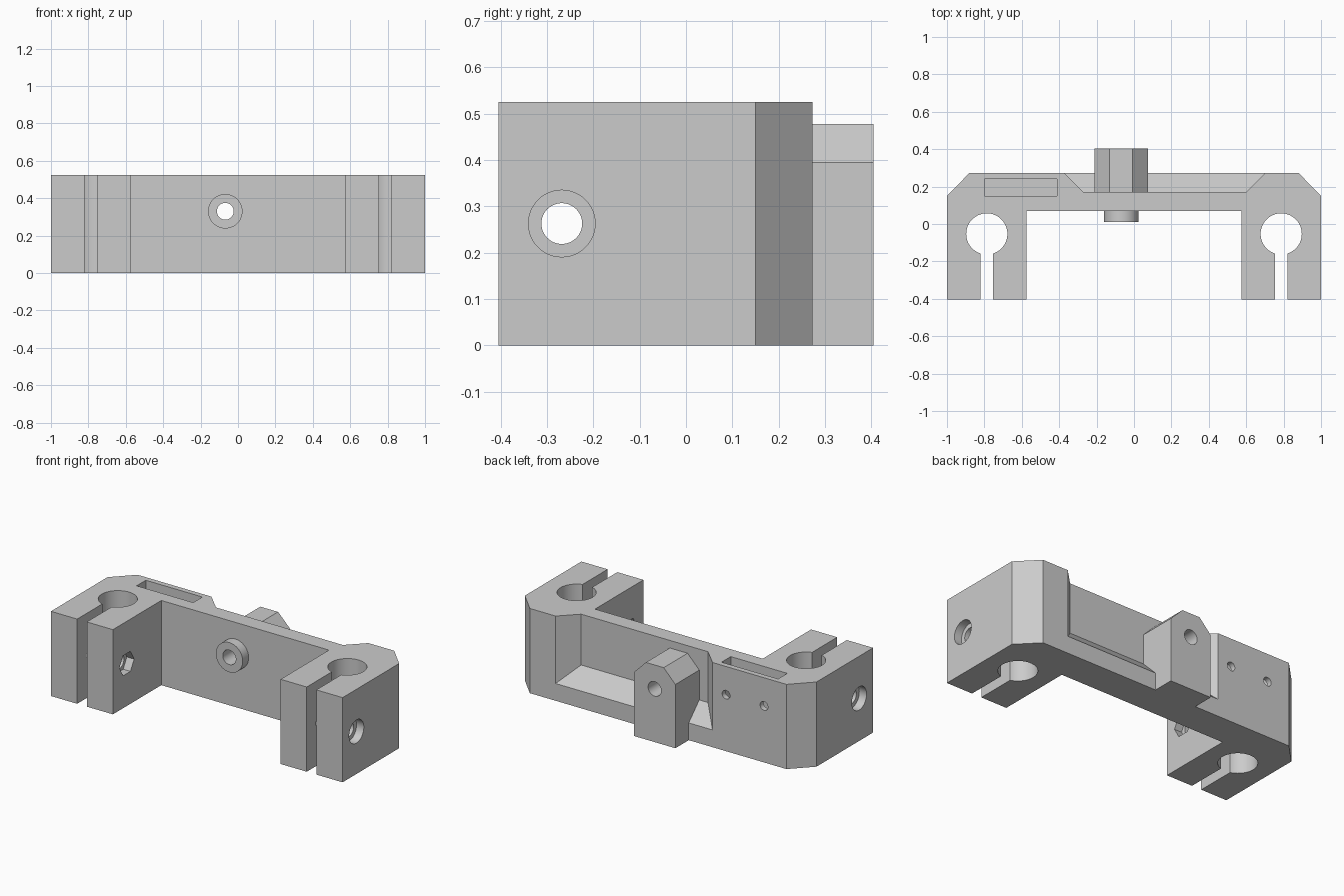
import bpy, bmesh, math
from mathutils import Vector, Matrix

if "Cube" in bpy.data.objects:
    bpy.data.objects.remove(bpy.data.objects["Cube"], do_unlink=True)

grey = bpy.data.materials.new("light_grey")
grey.use_nodes = True
GREY = (0.6, 0.6, 0.6, 1)
grey.diffuse_color = GREY
grey.node_tree.nodes["Principled BSDF"].inputs["Base Color"].default_value = GREY

HEIGHT = 0.525
BACK = 0.273
OVER = 0.1          # how far cutters reach past a surface


def loft(name, ring_a, ring_b):
    """Closed solid between two matching rings of 3D points."""
    bm = bmesh.new()
    a = [bm.verts.new(p) for p in ring_a]
    b = [bm.verts.new(p) for p in ring_b]
    bm.faces.new(a)
    bm.faces.new(b)
    for i in range(len(a)):
        j = (i + 1) % len(a)
        bm.faces.new((a[i], a[j], b[j], b[i]))
    bmesh.ops.recalc_face_normals(bm, faces=bm.faces)
    mesh = bpy.data.meshes.new(name)
    bm.to_mesh(mesh)
    bm.free()
    mesh.materials.append(grey)
    obj = bpy.data.objects.new(name, mesh)
    bpy.context.collection.objects.link(obj)
    return obj


def prism(name, points, axis, lo, hi):
    """Extrude a 2D outline along an axis; the other two axes keep their order."""
    def ring(t):
        return [[*p[:axis], t, *p[axis:]] for p in points]
    return loft(name, ring(lo), ring(hi))


def box(name, x, y, z):
    return prism(name, [(x[0], y[0]), (x[1], y[0]), (x[1], y[1]), (x[0], y[1])], 2, *z)


def rod(name, centre, radius, axis, lo, hi, sides=48):
    u, v = centre
    turn = [2 * math.pi * i / sides for i in range(sides)]
    outline = [(u + radius * math.cos(t), v + radius * math.sin(t)) for t in turn]
    return prism(name, outline, axis, lo, hi)


def combine(target, tool, operation="DIFFERENCE"):
    """Apply a boolean and discard the tool."""
    mod = target.modifiers.new("cut", "BOOLEAN")
    mod.operation, mod.solver, mod.object = operation, "EXACT", tool
    graph = bpy.context.evaluated_depsgraph_get()
    mesh = bpy.data.meshes.new_from_object(target.evaluated_get(graph))
    target.modifiers.clear()
    target.data = mesh
    bpy.data.objects.remove(tool, do_unlink=True)


# U-shaped body with chamfered rear corners
half = [(0.575, 0.07), (0.575, -0.404), (1, -0.404), (1, 0.15), (0.88, BACK)]
outline = half + [(-x, y) for x, y in reversed(half)]
body = prism("clamp_bracket", outline, 2, 0, HEIGHT)

# Rear recess with sloping ends and floor, open at the top
def recess_ring(y, grow):
    x0, x1, z0 = -0.27 - grow, 0.6 + grow, 0.21 - grow
    return [(x0, y, z0), (x1, y, z0), (x1, y, 1), (x0, y, 1)]

combine(body, loft("recess", recess_ring(0.17, 0), recess_ring(0.3, 0.13)))

# Rear tab with a chamfered top
tab = [(-0.21, 0), (0.075, 0), (0.075, 0.395), (-0.008, 0.478), (-0.13, 0.478), (-0.21, 0.395)]
combine(body, prism("rear_tab", tab, 1, 0.12, 0.404), "UNION")

# Front boss and the bolt hole running through boss, beam and tab
bolt = (-0.068, 0.33)
combine(body, rod("front_boss", bolt, 0.092, 1, 0.012, 0.12), "UNION")
combine(body, rod("bolt_hole", bolt, 0.045, 1, -OVER, 0.404 + OVER))

# Rod clamps: bore, slot, cross bolt, outer counterbore and inner nut pocket
for side in (1, -1):
    x = 0.787 * side
    combine(body, rod("bore", (x, -0.053), 0.11, 2, -OVER, HEIGHT + OVER, 64))
    combine(body, box("slot", (x - 0.033, x + 0.033), (-0.6, -0.1), (-OVER, HEIGHT + OVER)))
    cross = (-0.268, 0.263)
    combine(body, rod("cross_hole", cross, 0.044, 0, 0.5 * side, 1.1 * side))
    combine(body, rod("counterbore", cross, 0.072, 0, 0.95 * side, 1.1 * side))
    combine(body, rod("nut_pocket", cross, 0.072, 0, 0.5 * side, 0.625 * side, 6))

# Slot in the top with two small screw holes from the back
combine(body, box("top_pocket", (-0.8, -0.412), (0.15, 0.24), (0.2, HEIGHT + OVER)))
for x in (-0.726, -0.466):
    combine(body, rod("screw_hole", (x, 0.35), 0.027, 1, 0.2, BACK + OVER, 32))

body.data.materials.clear()
body.data.materials.append(grey)
for poly in body.data.polygons:
    poly.material_index = 0

# Smooth bores, crisp edges
bpy.ops.object.select_all(action="DESELECT")
body.select_set(True)
bpy.context.view_layer.objects.active = body
bpy.ops.object.shade_smooth_by_angle(angle=math.radians(25))
